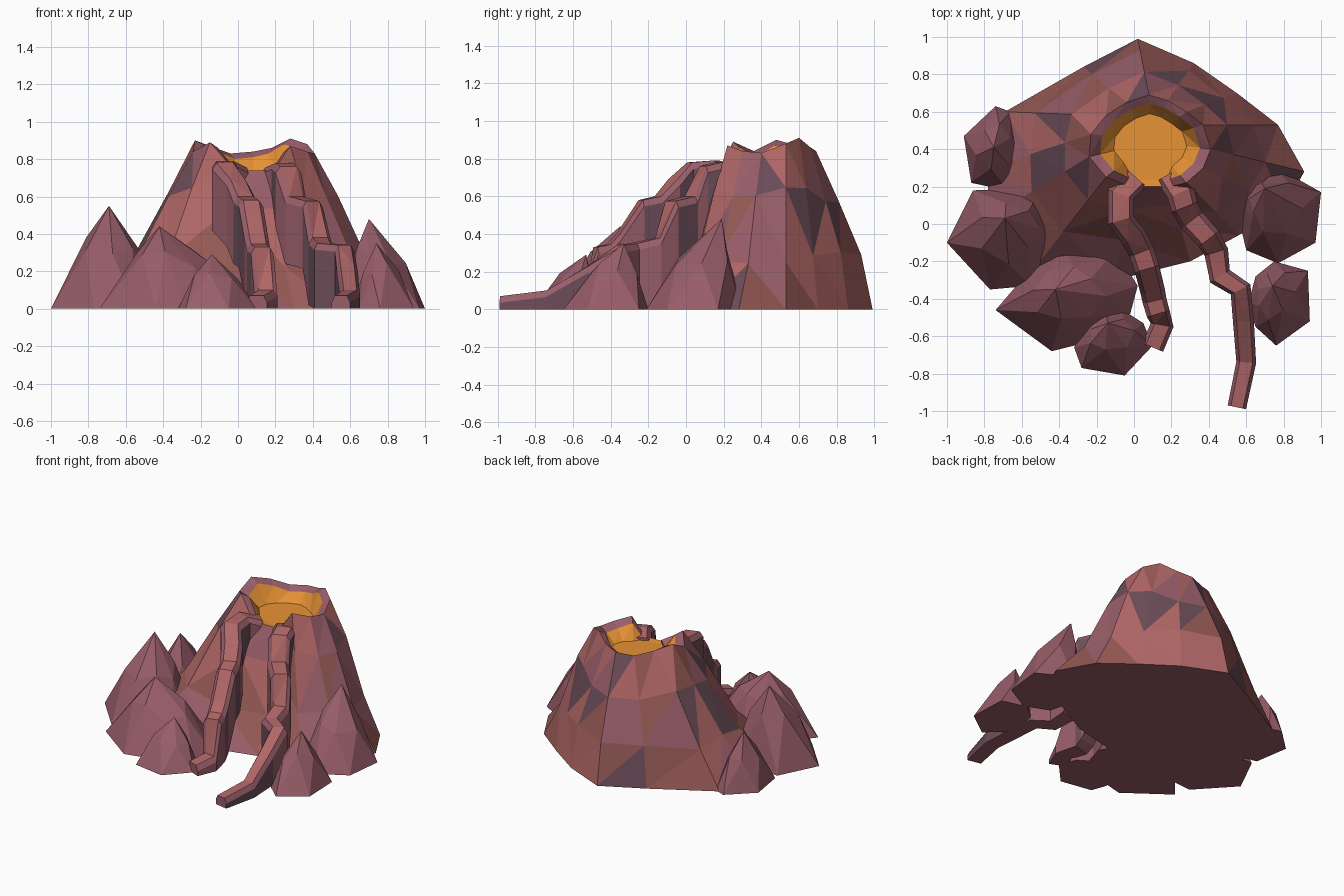
import bpy, bmesh, random
from mathutils import Vector

if "Cube" in bpy.data.objects:
    bpy.data.objects.remove(bpy.data.objects["Cube"])
random.seed(4)

def material(name, r, g, b):
    m = bpy.data.materials.new(name)
    m.diffuse_color = (r, g, b, 1)
    m.use_nodes = True
    m.node_tree.nodes["Principled BSDF"].inputs["Base Color"].default_value = m.diffuse_color
    return m

mauve = material("mauve_rock", 0.31, 0.11, 0.14)
salmon = material("salmon_rock", 0.44, 0.135, 0.135)
brown = material("brown_rock", 0.30, 0.10, 0.09)
purple = material("purple_rock", 0.15, 0.075, 0.10)
orange = material("lava", 0.80, 0.29, 0.035)

def finish(name, bm, mats):
    bmesh.ops.triangulate(bm, faces=[f for f in bm.faces if len(f.verts) == 4])
    bmesh.ops.recalc_face_normals(bm, faces=bm.faces[:])
    me = bpy.data.meshes.new(name)
    bm.to_mesh(me)
    bm.free()
    for m in mats:
        me.materials.append(m)
    ob = bpy.data.objects.new(name, me)
    bpy.context.collection.objects.link(ob)
    return ob

def loft(bm, rings):
    """Skin rings of points with quads; returns vertex rings and bands of faces."""
    vr = [[bm.verts.new(p) for p in r] for r in rings]
    bands = []
    for a, b in zip(vr, vr[1:]):
        n = len(a)
        bands.append([bm.faces.new((a[i], a[(i + 1) % n], b[(i + 1) % n], b[i]))
                      for i in range(n)])
    return vr, bands

# Volcano cone: ground outline lofted to an uneven crater rim with a front notch
base = [(.3, -.2), (.56, -.06), (.8, .08), (.91, .28), (.77, .53), (.55, .7), (.32, .86),
        (.02, .99), (-.27, .84), (-.69, .6), (-.78, .3), (-.78, .03), (-.55, -.26), (-.1, -.3)]
rim = [(.19, .2, .74), (.28, .22, .87), (.37, .3, .84), (.41, .4, .83), (.37, .53, .88),
       (.28, .6, .91), (.18, .66, .86), (.08, .69, .84), (-.04, .65, .83), (-.15, .58, .87),
       (-.23, .48, .90), (-.24, .36, .84), (-.15, .25, .89), (-.02, .2, .74)]
rings = [[], [], [], [], [], []]
for (bx, by), (rx, ry, rz) in zip(base, rim):
    back = min(1, max(0, (by - .25) / .6))
    wob = random.uniform(-.04, .04)
    for k, (f, z) in enumerate(((0, 0), (.43 - .23 * back, .32 + wob),
                                (.76 - .17 * back, .70 - wob), (1, 1))):
        rings[k].append(Vector((bx + (rx - bx) * f, by + (ry - by) * f, rz * z)))
    notch = rz < .8
    for k, s, z in ((4, .82, rz - .03), (5, .60, .74)):
        s = (.85 if k == 4 else .68) if notch else s
        rings[k].append(Vector((.09 + (rx - .09) * s, .44 + (ry - .44) * s,
                                .735 if notch else z)))
bm = bmesh.new()
vr, bands = loft(bm, rings)
bm.faces.new(vr[0][::-1])
bm.faces.new(vr[5]).material_index = 4
for k, band in enumerate(bands):
    # split slope quads first so each triangle gets its own tone
    if k < 3:
        for f in bmesh.ops.triangulate(bm, faces=band)["faces"]:
            f.material_index = random.choice((0, 1, 2, 3, 0, 1))
    else:
        for f in band:
            f.material_index = 4 if k == 4 else 0
bands[3][-1].material_index = 4
finish("volcano_cone", bm, [mauve, salmon, brown, purple, orange])

# Faceted boulders: outline, half-step middle ring, single peak
def rock(name, outline, peak):
    bm = bmesh.new()
    n = len(outline)
    P = Vector(peak)
    lo = [bm.verts.new((x, y, 0)) for x, y in outline]
    mid = []
    for i in range(n):
        e = (lo[i].co + lo[(i + 1) % n].co) / 2
        t = random.uniform(.3, .5)
        p = e.lerp(P, t)
        p.z = P.z * (t + .2)
        mid.append(bm.verts.new(p))
    top = bm.verts.new(P)
    for i in range(n):
        j = (i + 1) % n
        bm.faces.new((lo[i], lo[j], mid[i]))
        bm.faces.new((lo[j], mid[j], mid[i]))
        bm.faces.new((mid[i], mid[j], top))
    bm.faces.new(lo[::-1])
    finish(name, bm, [mauve])

rock("boulder_left", [(-1, -.1), (-.77, -.35), (-.55, -.33), (-.42, -.12), (-.42, .02),
                      (-.5, .19), (-.86, .18)], (-.69, .03, .55))
rock("boulder_front_left", [(-.74, -.46), (-.44, -.68), (-.28, -.64), (-.02, -.48), (.02, -.33),
                            (-.1, -.14), (-.38, -.12), (-.56, -.25)], (-.42, -.35, .44))
rock("boulder_front", [(-.32, -.66), (-.28, -.77), (-.05, -.81), (.1, -.65), (.05, -.53),
                       (-.06, -.46), (-.24, -.5)], (-.14, -.53, .29))
rock("boulder_right", [(.56, .03), (.6, -.14), (.77, -.21), (.97, -.1), (1, .17),
                       (.77, .3), (.57, .18)], (.70, .19, .48))
rock("boulder_front_right", [(.61, -.43), (.65, -.55), (.76, -.65), (.94, -.52), (.93, -.25),
                             (.75, -.2), (.65, -.28)], (.74, -.33, .35))
rock("boulder_back_left", [(-.91, .47), (-.87, .22), (-.68, .18), (-.58, .36), (-.66, .6),
                           (-.74, .63)], (-.75, .41, .38))

# Cooled lava streams: chamfered ridges stepping down the front slope
def stream(name, path, w0, w1):
    pts = [Vector(p) for p in path]
    rings = []
    for i, p in enumerate(pts):
        d = pts[min(i + 1, len(pts) - 1)] - pts[max(i - 1, 0)]
        w = w0 + (w1 - w0) * i / (len(pts) - 1)
        s = Vector((-d.y, d.x, 0)).normalized() * w / 2
        low = max(0, p.z - .36)
        edge = p.z - .035
        rings.append([p + s * .65, p - s * .65,
                      Vector((p.x - s.x, p.y - s.y, edge)), Vector((p.x - s.x, p.y - s.y, low)),
                      Vector((p.x + s.x, p.y + s.y, low)), Vector((p.x + s.x, p.y + s.y, edge))])
    bm = bmesh.new()
    vr, bands = loft(bm, rings)
    bm.faces.new(vr[0])
    bm.faces.new(vr[-1][::-1])
    for band in bands:
        band[0].material_index = 1
        for i in (2, 4):
            band[i].material_index = random.choice((0, 2))
    finish(name, bm, [mauve, salmon, purple])

stream("lava_stream_left", [(.01, .25, .755), (-.07, .16, .79), (-.07, .02, .78),
                            (.0, -.07, .69), (.04, -.15, .60), (.07, -.24, .58), (.1, -.36, .40),
                            (.11, -.41, .345), (.13, -.48, .33), (.15, -.54, .1),
                            (.1, -.66, .07)], .15, .12)
stream("lava_stream_right", [(.19, .27, .755), (.25, .17, .78), (.27, .09, .76), (.31, .02, .60),
                             (.40, -.08, .575), (.44, -.15, .38), (.46, -.28, .35),
                             (.57, -.35, .34), (.585, -.52, .23), (.6, -.74, .10),
                             (.55, -.98, .07)], .16, .10)
